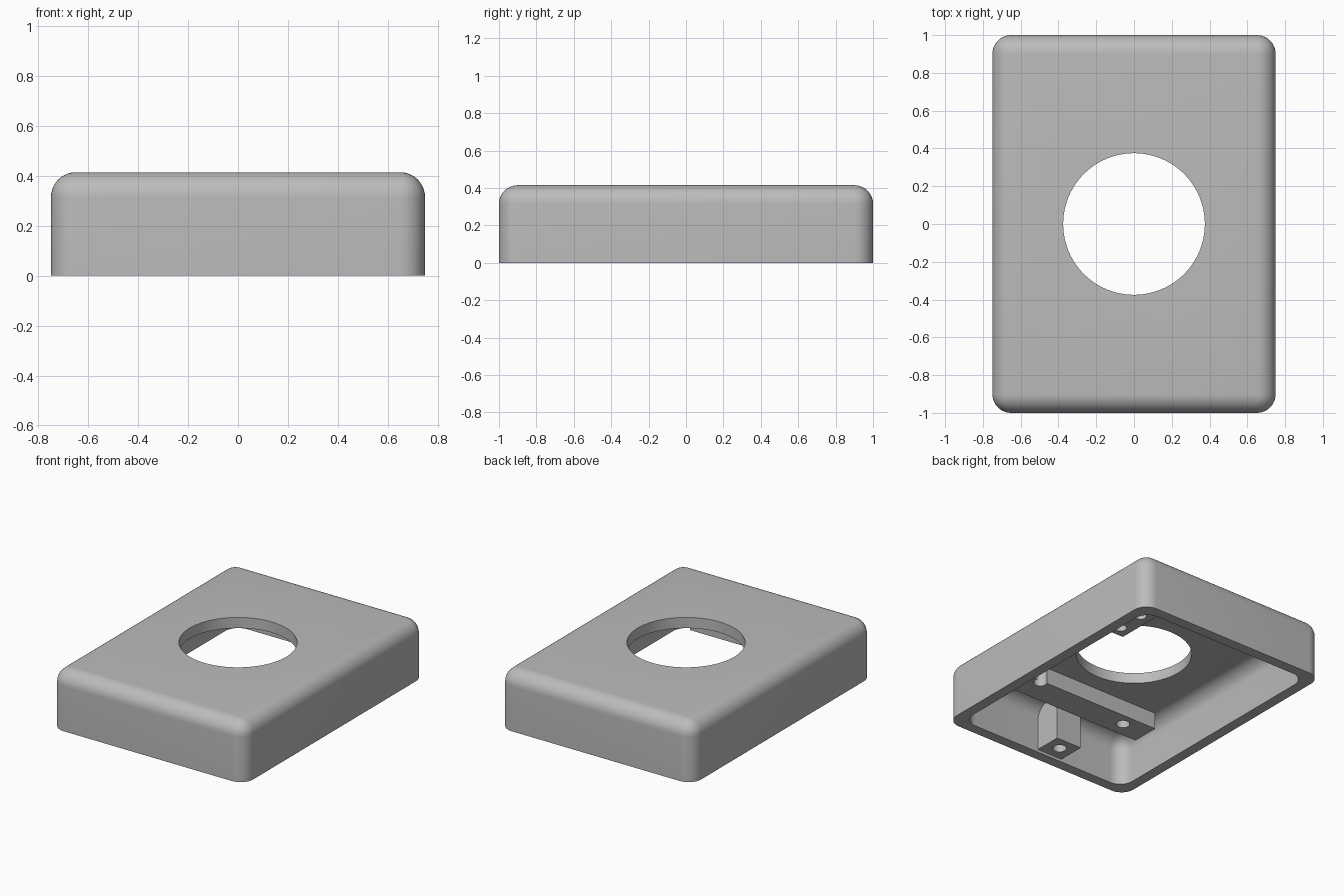
import bpy, bmesh, math
from mathutils import Matrix, Vector

cube = bpy.data.objects.get("Cube")
if cube:
    bpy.data.objects.remove(cube, do_unlink=True)

grey = bpy.data.materials.new("plain_grey")
colour = (0.5, 0.5, 0.5, 1)
grey.use_nodes = True
grey.diffuse_color = colour
grey.node_tree.nodes["Principled BSDF"].inputs["Base Color"].default_value = colour


def make(name, bm):
    mesh = bpy.data.meshes.new(name)
    bmesh.ops.recalc_face_normals(bm, faces=bm.faces)
    bm.to_mesh(mesh)
    bm.free()
    mesh.materials.append(grey)
    ob = bpy.data.objects.new(name, mesh)
    bpy.context.collection.objects.link(ob)
    return ob


def box(name, low, high, radius=0):
    """Box between two corners; radius rounds all but the bottom edges."""
    low, high = Vector(low), Vector(high)
    bm = bmesh.new()
    bmesh.ops.create_cube(bm, size=1)
    bmesh.ops.scale(bm, vec=high - low, verts=bm.verts)
    bmesh.ops.translate(bm, vec=(low + high) / 2, verts=bm.verts)
    if radius:
        edges = [e for e in bm.edges if any(v.co.z > low.z + 0.01 for v in e.verts)]
        bmesh.ops.bevel(bm, geom=edges, offset=radius, segments=10,
                        profile=0.5, affect='EDGES')
    return make(name, bm)


def cylinder(x, y, radius, low, high, sides=32):
    bm = bmesh.new()
    bmesh.ops.create_cone(bm, cap_ends=True, segments=sides, radius1=radius,
                          radius2=radius, depth=high - low,
                          matrix=Matrix.Translation((x, y, (low + high) / 2)))
    return make("hole_cutter", bm)


def cut(ob, cutters):
    """Subtract the cutters, bake the result and discard them."""
    for c in cutters:
        mod = ob.modifiers.new("cut", 'BOOLEAN')
        mod.operation = 'DIFFERENCE'
        mod.solver = 'EXACT'
        mod.object = c
    graph = bpy.context.evaluated_depsgraph_get()
    baked = bpy.data.meshes.new_from_object(ob.evaluated_get(graph))
    ob.modifiers.clear()
    ob.data = baked
    for c in cutters:
        bpy.data.objects.remove(c, do_unlink=True)


# Hollow rounded cover with a round opening
HEIGHT, WALL, ROUND = 0.415, 0.075, 0.1
cover = box("cover_shell", (-0.75, -1, 0), (0.75, 1, HEIGHT), ROUND)
cavity = box("cavity_cutter", (WALL - 0.75, WALL - 1, -0.2),
             (0.75 - WALL, 1 - WALL, HEIGHT - WALL), ROUND)
cut(cover, [cavity, cylinder(0, 0, 0.375, 0.2, 0.6, 96)])

# Cross bar under the ceiling; one hole breaks through its inner edge
BAR = 0.225
bar = box("cross_bar", (-0.6, -0.7, BAR), (0.6, -0.5, 0.35))
cut(bar, [cylinder(x, y, 0.045, 0.1, 0.339) for x, y in ((-0.4, -0.59), (0.36, -0.52))])

# Small pad beside the opening with two screw holes
pad = box("screw_pad", (0.33, 0.28, BAR), (0.5, 0.64, 0.35))
cut(pad, [cylinder(0.415, y, 0.04, 0.1, 0.339) for y in (0.36, 0.56)])

# Screw post against the front wall
post = box("screw_post", (-0.16, -0.95, 0.02), (0.04, -0.73, 0.36))
cut(post, [cylinder(-0.06, -0.825, 0.045, -0.1, 0.25)])

# Smooth curves, crisp edges
for ob in bpy.context.view_layer.objects:
    ob.select_set(ob in (cover, bar, pad, post))
bpy.context.view_layer.objects.active = cover
bpy.ops.object.shade_smooth_by_angle(angle=math.radians(30))
